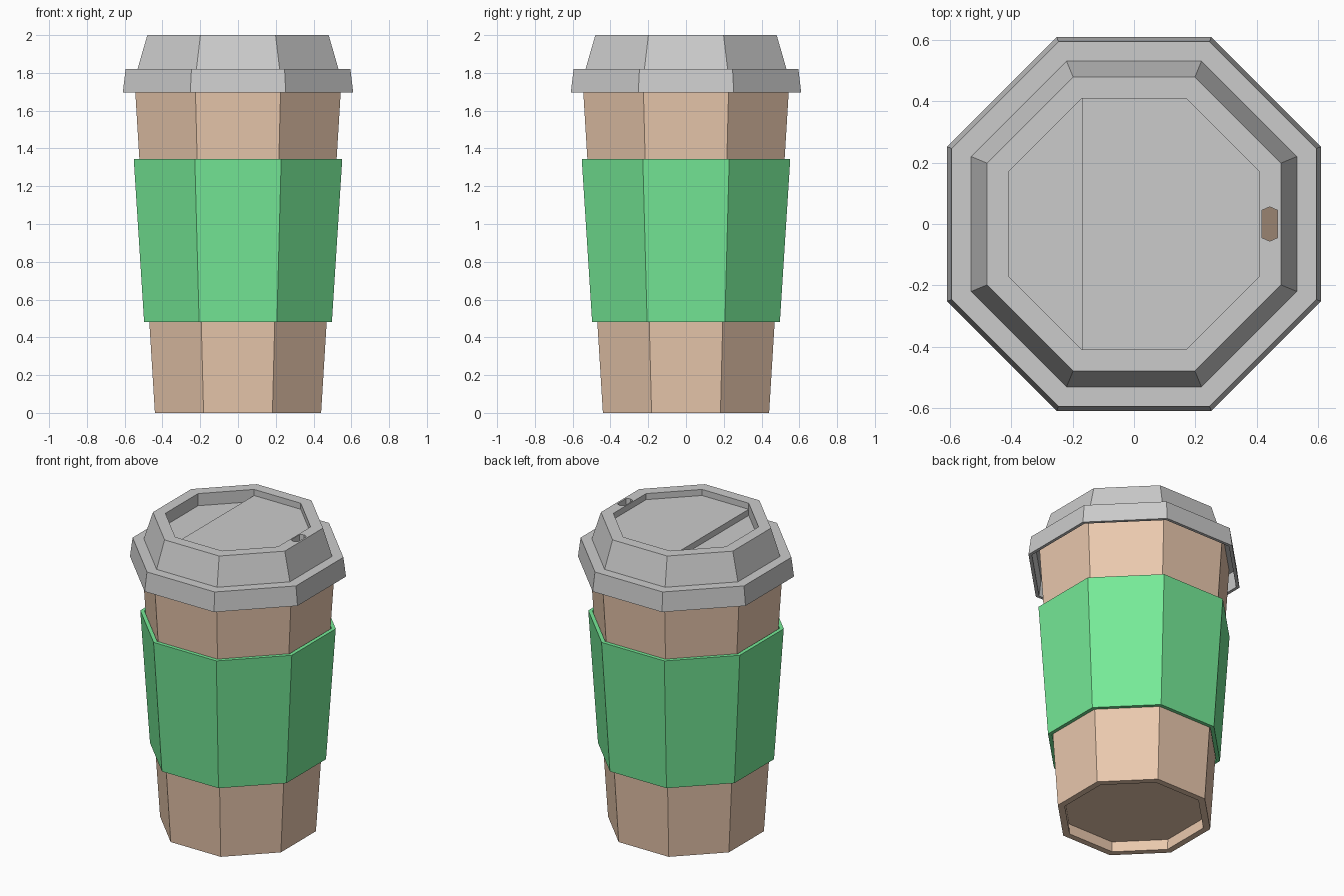
import bpy, bmesh, math

if "Cube" in bpy.data.objects:
    bpy.data.objects.remove(bpy.data.objects["Cube"])


def material(name, rgb):
    m = bpy.data.materials.new(name)
    m.diffuse_color = (*rgb, 1)
    m.use_nodes = True
    m.node_tree.nodes["Principled BSDF"].inputs["Base Color"].default_value = m.diffuse_color
    return m


def to_object(name, bm, mat=None):
    bmesh.ops.recalc_face_normals(bm, faces=bm.faces)
    me = bpy.data.meshes.new(name)
    bm.to_mesh(me)
    bm.free()
    ob = bpy.data.objects.new(name, me)
    bpy.context.collection.objects.link(ob)
    if mat:
        me.materials.append(mat)
    return ob


def octagonal(profile, closed=False):
    """Sweep (apothem, z) points round eight flat sides; cap both ends unless closed."""
    bm = bmesh.new()
    rings = []
    for apothem, z in profile:
        r = apothem / math.cos(math.pi / 8)
        angles = [math.pi / 8 + i * math.pi / 4 for i in range(8)]
        rings.append([bm.verts.new((r * math.cos(t), r * math.sin(t), z)) for t in angles])
    pairs = list(zip(rings, rings[1:]))
    if closed:
        pairs.append((rings[-1], rings[0]))
    else:
        bm.faces.new(rings[0])
        bm.faces.new(rings[-1])
    for a, b in pairs:
        for i in range(8):
            j = (i + 1) % 8
            bm.faces.new((a[i], a[j], b[j], b[i]))
    bmesh.ops.recalc_face_normals(bm, faces=bm.faces)
    return bm


brown = material("cardboard_brown", (0.82, 0.58, 0.42))
green = material("sleeve_green", (0.18, 0.82, 0.31))

# Hollow cup with a recessed base
to_object("cup", octagonal([(0.404, 0.07), (0.40, 0), (0.44, 0), (0.55, 1.8),
                            (0.52, 1.8), (0.415, 0.1)]), brown)

# Sleeve band
to_object("sleeve", octagonal([(0.497, 0.48), (0.552, 1.345),
                               (0.528, 1.345), (0.474, 0.48)], closed=True), green)

# Lid shell with a shallow recess in the top
bm = octagonal([(0.41, 1.96), (0.41, 2.0), (0.48, 2.0), (0.532, 1.82), (0.595, 1.82),
                (0.61, 1.695), (0.59, 1.695), (0.577, 1.803), (0.517, 1.803), (0.488, 1.9)])

# Deeper step at the back of the recess
floor = next(f for f in bm.faces if len(f.verts) == 8
             and abs(f.calc_center_median().z - 1.96) < 0.01)
a, b = [v for v in floor.verts if abs(v.co.x + 0.17) < 0.01]
bmesh.utils.face_split(floor, a, b)
step = min((f for f in bm.faces if all(abs(v.co.z - 1.96) < 0.001 for v in f.verts)),
           key=lambda f: f.calc_center_median().x)
bmesh.ops.inset_individual(bm, faces=[step], thickness=0, depth=-0.04)
lid = to_object("lid", bm)

# Drinking hole cut through the lid
bm = bmesh.new()
outline = [(0.025, 0.045), (0, 0.056), (-0.025, 0.045),
           (-0.025, -0.045), (0, -0.056), (0.025, -0.045)]
base = bm.faces.new([bm.verts.new((0.443 + x, y, 1.85)) for x, y in outline])
top = bm.faces.new([bm.verts.new((0.443 + x, y, 2.05)) for x, y in outline])
for i in range(6):
    j = (i + 1) % 6
    bm.faces.new((base.verts[i], base.verts[j], top.verts[j], top.verts[i]))
cutter = to_object("drinking_hole_cutter", bm)
cutter.hide_render = True
cutter.display_type = 'WIRE'
cut = lid.modifiers.new("drinking_hole", 'BOOLEAN')
cut.operation = 'DIFFERENCE'
cut.solver = 'EXACT'
cut.object = cutter
